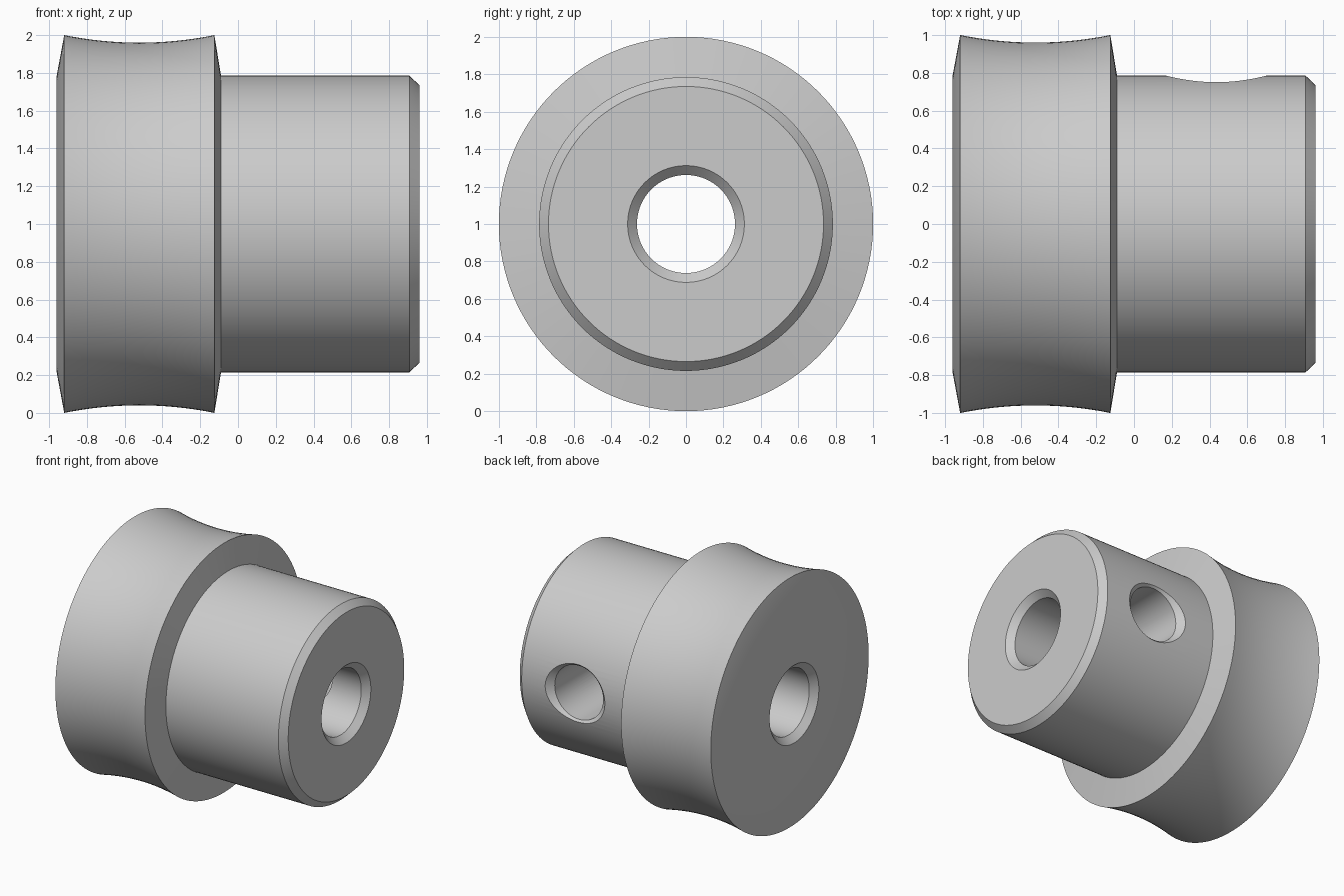
import bpy, bmesh, math

if "Cube" in bpy.data.objects:
    bpy.data.objects.remove(bpy.data.objects["Cube"])

SEG = 128


def make_object(name, bm):
    bmesh.ops.recalc_face_normals(bm, faces=bm.faces)
    mesh = bpy.data.meshes.new(name)
    bm.to_mesh(mesh)
    bm.free()
    obj = bpy.data.objects.new(name, mesh)
    bpy.context.collection.objects.link(obj)
    return obj


def revolve(name, profile, place, closed, seg):
    """Spin (axial, radius) points; place() maps axial, radius, angle to a point."""
    bm = bmesh.new()
    rings = [[bm.verts.new(place(a, r, 2 * math.pi * i / seg)) for i in range(seg)]
             for a, r in profile]
    pairs = list(zip(rings, rings[1:]))
    if closed:
        pairs.append((rings[-1], rings[0]))
    else:
        bm.faces.new(rings[0])
        bm.faces.new(rings[-1])
    for p, q in pairs:
        for i in range(seg):
            j = (i + 1) % seg
            bm.faces.new((p[i], p[j], q[j], q[i]))
    return make_object(name, bm)


# Grooved flange, hub and chamfered bore as one turned profile along x
x0, x1, sag = -0.92, -0.125, 0.04
half = (x1 - x0) / 2
arc_r = (half ** 2 + sag ** 2) / (2 * sag)
groove = []
for k in range(17):
    t = -half + 2 * half * k / 16
    groove.append(((x0 + x1) / 2 + t,
                   1 - sag + arc_r - math.sqrt(arc_r ** 2 - t ** 2)))
profile = [(-0.91, 0.262), (-0.96, 0.312), (-0.96, 0.785)] + groove + [
    (-0.09, 0.785), (0.908, 0.785), (0.96, 0.735), (0.96, 0.312), (0.91, 0.262)]
roller = revolve("grooved_hub", profile,
                 lambda a, r, t: (a, r * math.cos(t), 1 + r * math.sin(t)), True, SEG)

# Countersunk set screw hole, entering from the back (+y) into the bore
cutter = revolve("screw_hole_cutter",
                 [(0.0, 0.215), (0.735, 0.215), (0.855, 0.335)],
                 lambda a, r, t: (0.435 + r * math.cos(t), a, 1 + r * math.sin(t)), False, 64)
cutter.hide_render = True
mod = roller.modifiers.new("screw_hole", 'BOOLEAN')
mod.operation = 'DIFFERENCE'
mod.solver = 'EXACT'
mod.object = cutter

bpy.context.view_layer.objects.active = roller
roller.select_set(True)
bpy.ops.object.modifier_apply(modifier=mod.name)
bpy.data.objects.remove(cutter, do_unlink=True)

# Plain grey metal
grey = bpy.data.materials.new("plain_grey")
grey.diffuse_color = (0.6, 0.6, 0.6, 1)
grey.use_nodes = True
grey.node_tree.nodes["Principled BSDF"].inputs["Base Color"].default_value = grey.diffuse_color
roller.data.materials.clear()
roller.data.materials.append(grey)
bpy.ops.object.shade_smooth_by_angle(angle=math.radians(30))
